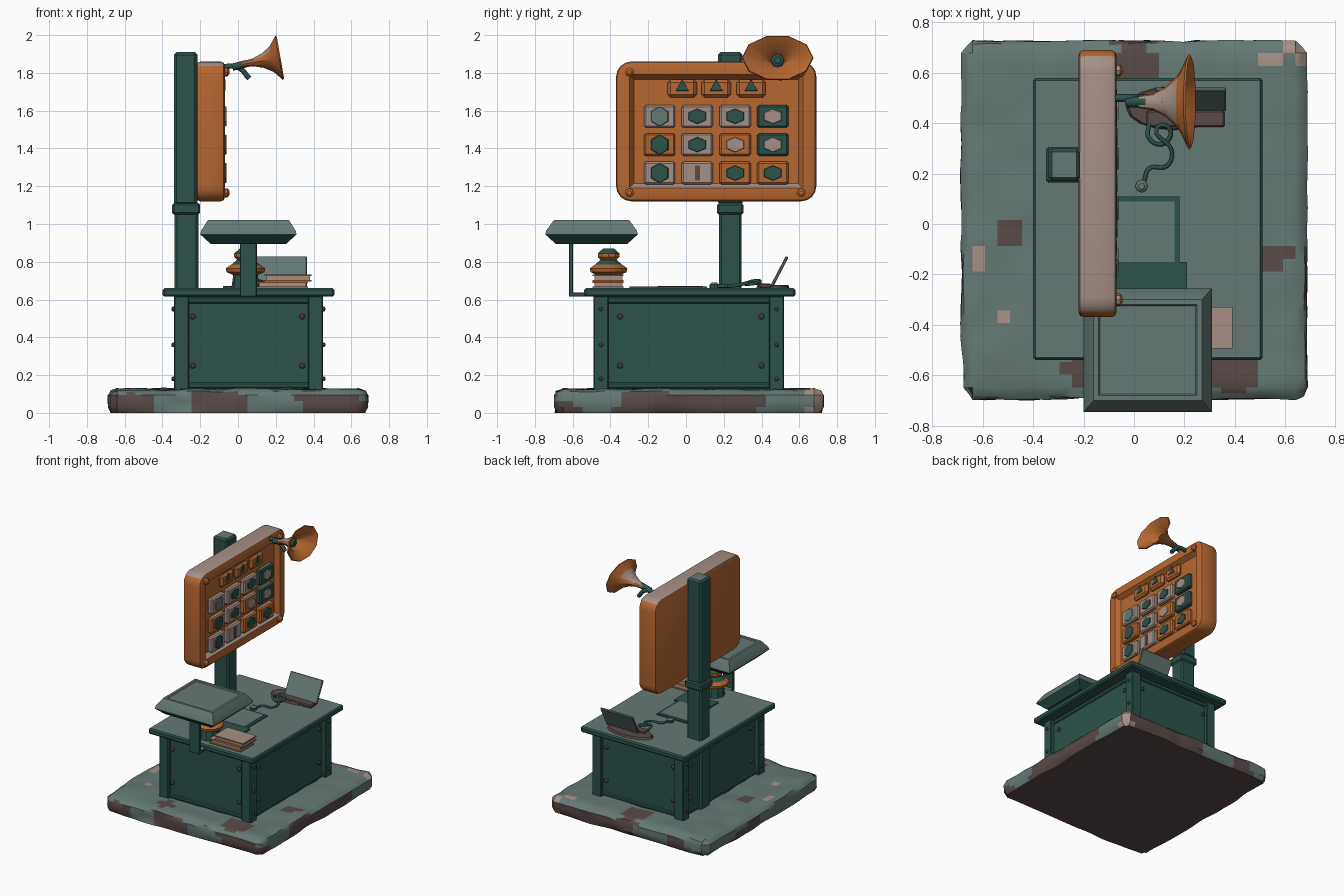
import bpy, bmesh, math, random
from mathutils import Vector, Matrix, noise

random.seed(4)
default = bpy.data.objects.get("Cube")
if default:
    bpy.data.objects.remove(default, do_unlink=True)


def material(name, r, g, b):
    m = bpy.data.materials.new(name)
    m.use_nodes = True
    m.diffuse_color = (r, g, b, 1)
    bsdf = m.node_tree.nodes["Principled BSDF"]
    bsdf.inputs["Base Color"].default_value = (r, g, b, 1)
    bsdf.inputs["Roughness"].default_value = 0.8
    return m


TEAL = material("dark teal", 0.025, 0.085, 0.07)
GREY = material("dusty grey teal", 0.13, 0.19, 0.175)
ORANGE = material("rust orange", 0.47, 0.135, 0.03)
BEIGE = material("dusty beige", 0.38, 0.28, 0.24)
BROWN = material("earth brown", 0.1, 0.07, 0.065)
DUST = {TEAL: GREY, ORANGE: BEIGE}


def finish(name, bm, main, dust=None, rule=None, mats=None):
    """Make the object; faces that look up take the dusty colour."""
    bmesh.ops.recalc_face_normals(bm, faces=bm.faces)
    bm.normal_update()
    rule = rule or (lambda f: 1 if f.normal.z > 0.75 else 0)
    for f in bm.faces:
        f.material_index = rule(f)
    me = bpy.data.meshes.new(name)
    bm.to_mesh(me)
    bm.free()
    for m in mats or (main, dust or DUST.get(main, main)):
        me.materials.append(m)
    ob = bpy.data.objects.new(name, me)
    bpy.context.collection.objects.link(ob)
    bpy.ops.object.select_all(action='DESELECT')
    ob.select_set(True)
    bpy.context.view_layer.objects.active = ob
    bpy.ops.object.shade_smooth_by_angle(angle=math.radians(35))
    return ob


def box_bm(lo, hi):
    lo, hi = Vector(lo), Vector(hi)
    bm = bmesh.new()
    bmesh.ops.create_cube(bm, size=1)
    for v in bm.verts:
        v.co = (lo + hi) / 2 + v.co * (hi - lo)
    return bm


def box(name, lo, hi, main, dust=None, bevel=0.006):
    bm = box_bm(lo, hi)
    if bevel:
        bmesh.ops.bevel(bm, geom=bm.edges[:], offset=bevel, segments=1, affect='EDGES')
    return finish(name, bm, main, dust)


def lathe(name, profile, place, main, dust=None, sides=10, rule=None, mats=None):
    """Spin (height, radius) pairs round local z, then place the result."""
    bm = bmesh.new()
    rings = [[bm.verts.new((r * math.cos(a), r * math.sin(a), h))
              for a in (math.tau * i / sides for i in range(sides))] for h, r in profile]
    for a, b in zip(rings, rings[1:]):
        for i in range(sides):
            j = (i + 1) % sides
            bm.faces.new((a[i], a[j], b[j], b[i]))
    bm.faces.new(rings[0])
    bm.faces.new(rings[-1])
    bm.transform(place)
    return finish(name, bm, main, dust, rule, mats)


def aim(at, axis):
    return Matrix.Translation(at) @ Vector(axis).to_track_quat('Z', 'Y').to_matrix().to_4x4()


def bolt(name, at, axis, r=0.016, main=BROWN):
    return lathe(name, [(-0.005, r), (r * 0.6, r), (r, r * 0.5)], aim(at, axis), main, sides=8)


def tube(name, points, radius, main):
    cu = bpy.data.curves.new(name, 'CURVE')
    cu.dimensions = '3D'
    cu.bevel_depth, cu.bevel_resolution, cu.resolution_u = radius, 1, 5
    cu.use_fill_caps = True
    sp = cu.splines.new('BEZIER')
    sp.bezier_points.add(len(points) - 1)
    for bp, p in zip(sp.bezier_points, points):
        bp.co = p
        bp.handle_left_type = bp.handle_right_type = 'AUTO'
    cu.materials.append(main)
    ob = bpy.data.objects.new(name, cu)
    bpy.context.collection.objects.link(ob)


# Rough ground slab with worn patches
bm = box_bm((-0.69, -0.7, 0), (0.69, 0.73, 0.125))
flat = [e for e in bm.edges if abs(e.verts[0].co.z - e.verts[1].co.z) < 0.01]
bmesh.ops.subdivide_edges(bm, edges=flat, cuts=27, use_grid_fill=True)
upright = [e for e in bm.edges if abs(e.verts[0].co.z - e.verts[1].co.z) > 0.1]
bmesh.ops.subdivide_edges(bm, edges=upright, cuts=3)
for v in bm.verts:
    c = v.co
    ex, ey = max(0, abs(c.x) - 0.64), max(0, abs(c.y - 0.015) - 0.665)
    n = noise.noise(c * 5)
    edge = max(ex, ey) > 0.045
    pull = (0.02 if c.z < 0.01 or c.z > 0.12 else 0) + (0.022 if min(ex, ey) > 0.04 else 0) if edge else 0
    if edge:
        pull += 0.022 * n
        c.x -= math.copysign(pull, c.x) * (ex > 0.04)
        c.y -= math.copysign(pull, c.y) * (ey > 0.04)
    if c.z > 0.1:
        c.z += 0.012 * noise.noise(c * 7) - (0.012 if edge else 0)
WORN = [(0.4, -0.58, 0.1), (0.0, 0.61, 0.1), (-0.49, -0.05, 0.06), (0.55, -0.13, 0.07), (-0.22, -0.57, 0.06)]
PALE = [(-0.61, -0.13, 0.04), (0.54, 0.64, 0.04), (0.66, 0.7, 0.05), (-0.52, -0.37, 0.03)]


def slab_rule(f):
    c = f.calc_center_median()
    near = lambda spots: any(math.hypot(c.x - x, c.y - y) < r for x, y, r in spots)
    if f.normal.z < -0.6:
        return 1
    if near(PALE):
        return 2
    if near(WORN):
        return 1
    return 1 if f.normal.z < 0.6 and noise.noise(c * 3.5) - c.z > 0.0 else 0


finish("ground_slab", bm, GREY, rule=slab_rule, mats=(GREY, BROWN, BEIGE))

# Desk: body, corner posts, rails, top and bolts
box("desk_body", (-0.31, -0.465, 0.1), (0.42, 0.495, 0.62), TEAL)
for sx, x in (("right", -0.34), ("left", 0.37)):
    for sy, y in (("front", -0.49), ("back", 0.44)):
        box(f"{sy}_{sx}_post", (x, y, 0.1), (x + 0.08, y + 0.08, 0.62), TEAL)
        fy, ny = (y, -1) if y < 0 else (y + 0.08, 1)
        fx, nx = (x, -1) if x < 0 else (x + 0.08, 1)
        for z in (0.18, 0.36, 0.55):
            bolt("post_bolt", (fx, y + 0.04, z), (nx, 0, 0), 0.012)
        for z in (0.25, 0.51):
            bolt("panel_bolt", (-0.24 if x < 0 else 0.34, -0.465 if y < 0 else 0.495, z), (0, ny, 0))
            bolt("side_bolt", (-0.31 if x < 0 else 0.42, -0.35 if y < 0 else 0.4, z), (nx, 0, 0))
for z in (0.13, 0.58):
    box("body_rail", (-0.32, -0.475, z), (0.43, 0.505, z + 0.03), TEAL)
box("desk_top", (-0.4, -0.54, 0.615), (0.51, 0.58, 0.66), TEAL, bevel=0.01)

# Tall pillar with collar
box("pillar_lower", (-0.335, 0.175, 0.1), (-0.21, 0.295, 1.08), TEAL, bevel=0.012)
box("pillar_collar", (-0.35, 0.165, 1.05), (-0.2, 0.305, 1.11), TEAL, bevel=0.01)
box("pillar_upper", (-0.34, 0.17, 1.1), (-0.215, 0.3, 1.91), TEAL, bevel=0.014)

# Sign board with rounded corners and a recessed face
bm = box_bm((-0.22, -0.37, 1.12), (-0.07, 0.69, 1.86))
corners = [e for e in bm.edges if abs(e.verts[0].co.x - e.verts[1].co.x) > 0.1]
bmesh.ops.bevel(bm, geom=corners, offset=0.08, segments=4, profile=0.5, affect='EDGES')
caps = [f for f in bm.faces if len(f.verts) > 4]
bmesh.ops.bevel(bm, geom=list({e for f in caps for e in f.edges}), offset=0.02, segments=2,
                profile=0.5, affect='EDGES')
face = max(bm.faces, key=lambda f: f.calc_center_median().x + f.calc_area())
bmesh.ops.inset_region(bm, faces=[face], thickness=0.05)
bmesh.ops.inset_region(bm, faces=[face], thickness=0.025, depth=-0.035)
finish("sign_board", bm, ORANGE)
for y in (-0.3, 0.61):
    for z in (1.165, 1.805):
        bolt("board_bolt", (-0.07, y, z), (1, 0, 0), 0.024, ORANGE)

# Grid of tiles, each with a raised emblem
TILES = [[BEIGE, BEIGE, BEIGE, TEAL], [ORANGE, BEIGE, ORANGE, TEAL], [BEIGE, BEIGE, ORANGE, ORANGE]]
EMBLEMS = [[GREY, TEAL, TEAL, BEIGE], [TEAL, TEAL, BEIGE, BEIGE], [TEAL, BROWN, TEAL, TEAL]]
for r in range(3):
    for c in range(4):
        y, z = -0.14 + 0.2 * c, 1.57 - 0.15 * r
        box("tile", (-0.11, y - 0.083, z - 0.06), (-0.068, y + 0.083, z + 0.06), TILES[r][c], bevel=0.01)
        if EMBLEMS[r][c] == BROWN:
            box("tile_bar", (-0.07, y - 0.013, z - 0.04), (-0.062, y + 0.013, z + 0.04), BROWN, bevel=0)
        else:
            place = aim((-0.07, y, z), (1, 0, 0)) @ Matrix.Rotation(math.pi / 2, 4, 'Z')
            place = place @ Matrix.Diagonal((0.75, 1.0, 1, 1)) if c else place
            lathe("tile_emblem", [(0, 0.055), (0.008, 0.05)], place, EMBLEMS[r][c], EMBLEMS[r][c], 6)
for y in (-0.02, 0.16, 0.345):
    box("header_button", (-0.11, y - 0.077, 1.67), (-0.07, y + 0.077, 1.765), ORANGE, bevel=0.016)
    lathe("header_arrow", [(0, 0.04), (0.006, 0.038)],
          aim((-0.071, y, 1.725), (1, 0, 0)) @ Matrix.Rotation(math.pi / 2, 4, 'Z'), TEAL, TEAL, 3)

# Horn speaker and its bracket
horn = aim((0.02, 0.485, 1.845), (0.985, 0, 0.17)) @ Matrix.Diagonal((0.65, 1, 1, 1))
if abs((horn.to_3x3() @ Vector((1, 0, 0))).y) > 0.3:
    horn = aim((0.02, 0.485, 1.845), (0.985, 0, 0.17)) @ Matrix.Diagonal((1, 0.65, 1, 1))
lathe("horn", [(0, 0.025), (0.06, 0.034), (0.11, 0.06), (0.16, 0.11), (0.2, 0.19), (0.208, 0.185),
               (0.16, 0.09), (0.1, 0.04)], horn, ORANGE,
      rule=lambda f: 1 if f.normal.z > 0.6 and f.normal.x < 0.1 else 0)
bolt("horn_driver", (0.12, 0.485, 1.862), (1, 0, 0.17), 0.035, TEAL)
tube("horn_neck", [(-0.03, 0.485, 1.83), (0.0, 0.485, 1.838), (0.05, 0.485, 1.85)], 0.022, TEAL)
tube("horn_bracket", [(-0.1, 0.5, 1.83), (0.0, 0.5, 1.83), (0.06, 0.5, 1.77)], 0.016, TEAL)

# Canopy over the desk edge, on a flat bracket
bm = bmesh.new()
rings = []
for z, hx, hy in ((0.895, 0.2, 0.19), (0.945, 0.255, 0.245), (0.965, 0.25, 0.24), (1.02, 0.215, 0.2),
                  (1.02, 0.195, 0.18), (1.014, 0.19, 0.175)):
    rings.append([bm.verts.new((0.055 + sx * hx, -0.5 + sy * hy, z))
                  for sx, sy in ((-1, -1), (1, -1), (1, 1), (-1, 1))])
for a, b in zip(rings, rings[1:]):
    for i in range(4):
        bm.faces.new((a[i], a[(i + 1) % 4], b[(i + 1) % 4], b[i]))
bm.faces.new(rings[0])
bm.faces.new(rings[-1])
finish("canopy", bm, TEAL, rule=lambda f: 1 if f.normal.z > 0.2 else 0)
box("canopy_upright", (0.01, -0.62, 0.615), (0.1, -0.597, 0.91), TEAL, bevel=0.004)
box("canopy_foot", (0.01, -0.62, 0.615), (0.1, -0.5, 0.638), TEAL, bevel=0.004)

# Books and small bell-shaped ornament
for i, (x0, x1) in enumerate(((0.1, 0.37), (0.14, 0.39))):
    z = 0.66 + 0.036 * i
    box("book_pages", (x0 + 0.01, -0.485, z + 0.006), (x1 - 0.01, -0.335, z + 0.03), BEIGE, bevel=0)
    for dz in (0, 0.028):
        box("book_cover", (x0, -0.495, z + dz), (x1, -0.33, z + dz + 0.008), ORANGE, bevel=0)
bands = lambda f: 1 if 0.735 < f.calc_center_median().z < 0.78 or 0.815 < f.calc_center_median().z < 0.84 else 0
lathe("ornament", [(0, 0.075), (0.07, 0.065), (0.085, 0.1), (0.105, 0.105), (0.125, 0.075), (0.15, 0.045),
                   (0.165, 0.06), (0.185, 0.06), (0.21, 0.03)], aim((0.04, -0.41, 0.66), (0, 0, 1)),
      TEAL, rule=bands, mats=(TEAL, ORANGE))

# Papers lying on the desk
box("desk_mat", (-0.07, -0.3, 0.655), (0.21, -0.15, 0.67), TEAL, TEAL, 0)
box("folder", (-0.08, -0.15, 0.655), (0.18, 0.11, 0.668), TEAL, TEAL, 0)
box("paper_sheet", (-0.08, -0.15, 0.665), (0.16, 0.09, 0.672), GREY, bevel=0)

# Slanted screen, base, cable and plug
lathe("screen_base", [(0, 0.16), (0.018, 0.15)], aim((0.16, 0.46, 0.658), (0, 0, 1))
      @ Matrix.Diagonal((1.2, 0.55, 1, 1)), BROWN, sides=16)
box("keyboard", (0.05, 0.385, 0.66), (0.36, 0.45, 0.685), BROWN)
screen = box("screen", (-0.14, -0.008, 0), (0.14, 0.008, 0.175), GREY, bevel=0.004)
screen.location = (0.225, 0.455, 0.672)
screen.rotation_euler.x = -0.48
tube("cable", [(0.06, 0.4, 0.68), (0.06, 0.34, 0.69), (0.12, 0.32, 0.68), (0.14, 0.38, 0.69), (0.09, 0.38, 0.7),
               (0.15, 0.29, 0.68), (0.13, 0.23, 0.67), (0.06, 0.22, 0.67), (0.04, 0.17, 0.67)], 0.009, TEAL)
bolt("plug", (0.03, 0.15, 0.665), (0, 0, 1), 0.025, TEAL)
